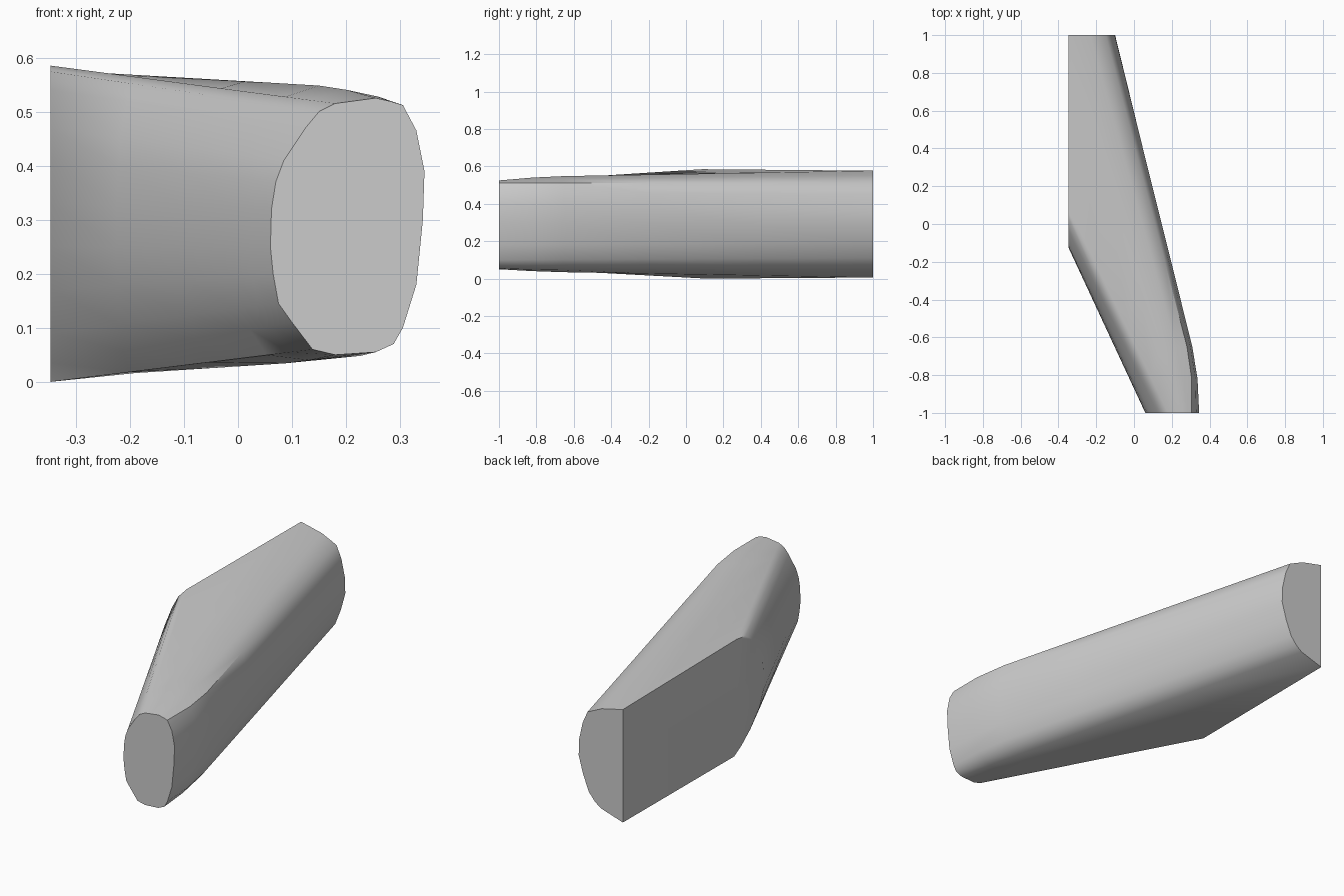
import bpy, bmesh, math
from mathutils import Vector

cube = bpy.data.objects.get("Cube")
if cube:
    bpy.data.objects.remove(cube, do_unlink=True)

grey = bpy.data.materials.new("plain grey")
grey.use_nodes = True
colour = (0.6, 0.6, 0.6, 1)
grey.diffuse_color = colour
grey.node_tree.nodes["Principled BSDF"].inputs["Base Color"].default_value = colour

SIDE, END = -0.347, 1.0

# Outer side rails: front (x, z), back (x, z), bulge (x, z)
outer = [
    (.255, .525, -.347, .577, .0, .014),
    (.282, .519, -.23, .55, .03, .008),
    (.305, .512, -.149, .512, .055, .0),
    (.33, .465, -.122, .45, .048, .0),
    (.345, .39, -.102, .36, .042, .0),
    (.342, .3, -.1, .28, .04, .0),
    (.33, .18, -.125, .19, .04, .0),
    (.305, .1, -.157, .11, .04, .0),
    (.288, .07, -.19, .07, .03, -.004),
    (.255, .055, -.223, .045, .02, -.008),
    (.18, .05, -.347, .006, .0, -.008),
]
# Inner side rails: front (x, z), side cut (y, z)
inner = [
    (.138, .06, .11, .0), (.1, .11, .05, .035), (.075, .145, -.02, .09),
    (.065, .2, -.09, .17), (.06, .25, -.125, .25), (.062, .32, -.125, .33),
    (.07, .37, -.115, .41), (.085, .41, -.09, .47), (.125, .47, -.03, .54),
    (.15, .5, .02, .574), (.18, .515, .087, .585),
]

rails = [(Vector((fx, -END, fz)), Vector((bx, END, bz)), Vector((dx, 0, dz)))
         for fx, fz, bx, bz, dx, dz in outer]
rails += [(Vector((fx, -END, fz)), Vector((SIDE, sy, sz)), Vector((0, 0, 0)))
          for fx, fz, sy, sz in inner]

# Stations along the rails, with the share of the bulge at each
stations = [(0, 0), (.09, .75), (.175, 1), (.4, .73), (.7, .36), (1, 0)]

bm = bmesh.new()
rings = [[bm.verts.new(a.lerp(b, t) + bulge * s) for a, b, bulge in rails]
         for t, s in stations]
count = len(rails)
for r0, r1 in zip(rings, rings[1:]):
    for i in range(count):
        j = (i + 1) % count
        bm.faces.new((r0[i], r0[j], r1[j], r1[i]))

# Flat front, back and side faces
n = len(outer)
bm.faces.new(rings[0])
bm.faces.new(rings[-1][:n])
bm.faces.new(rings[-1][n - 1:] + rings[-1][:1])
bmesh.ops.recalc_face_normals(bm, faces=bm.faces)

mesh = bpy.data.meshes.new("tapered_body")
bm.to_mesh(mesh)
bm.free()
mesh.materials.append(grey)
body = bpy.data.objects.new("tapered_body", mesh)
bpy.context.collection.objects.link(body)

# Smooth the sides, keep the cut edges sharp
bpy.ops.object.select_all(action='DESELECT')
body.select_set(True)
bpy.context.view_layer.objects.active = body
bpy.ops.object.shade_smooth_by_angle(angle=math.radians(46))
